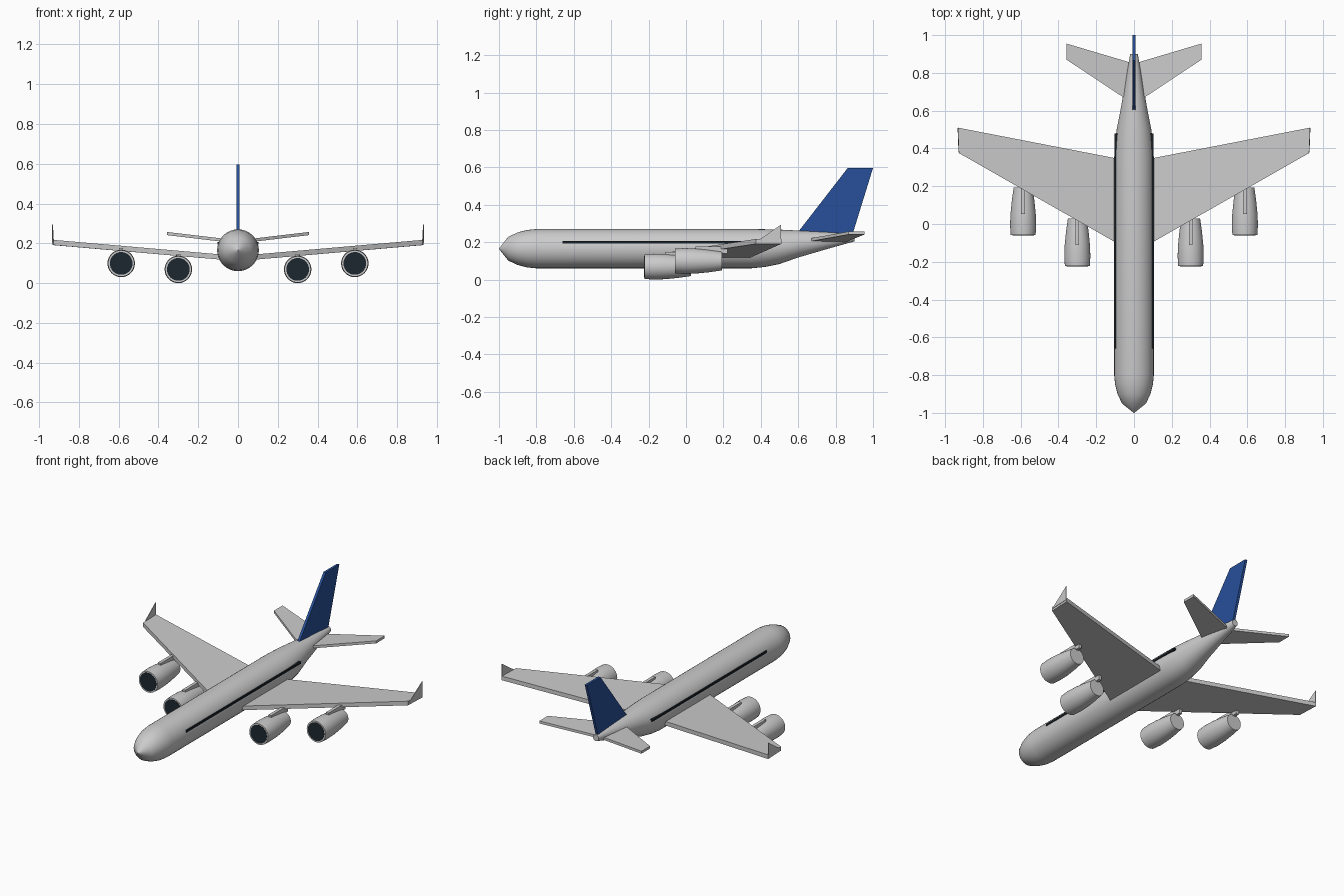
import bpy
from math import sin, cos, pi, radians

if "Cube" in bpy.data.objects:
    bpy.data.objects.remove(bpy.data.objects["Cube"])


def material(name, color):
    m = bpy.data.materials.new(name)
    m.diffuse_color = color
    m.use_nodes = True
    m.node_tree.nodes["Principled BSDF"].inputs["Base Color"].default_value = m.diffuse_color
    return m


navy = material("tail_blue", (0.02, 0.08, 0.32, 1))
dark = material("dark_intake", (0.012, 0.02, 0.03, 1))
black = material("window_black", (0.01, 0.015, 0.02, 1))


def make(name, verts, faces, mat=None, smooth=False):
    mesh = bpy.data.meshes.new(name)
    mesh.from_pydata(verts, [], faces)
    obj = bpy.data.objects.new(name, mesh)
    bpy.context.collection.objects.link(obj)
    bpy.ops.object.select_all(action='DESELECT')
    obj.select_set(True)
    bpy.context.view_layer.objects.active = obj
    # consistent outward normals
    bpy.ops.object.mode_set(mode='EDIT')
    bpy.ops.mesh.select_all(action='SELECT')
    bpy.ops.mesh.normals_make_consistent(inside=False)
    bpy.ops.object.mode_set(mode='OBJECT')
    if mat:
        mesh.materials.append(mat)
    if smooth:
        bpy.ops.object.shade_smooth_by_angle(angle=radians(35))
    return obj


def loft(name, x, rings, n=32, mat=None):
    """Round body along y from (y, centre z, radius) rings."""
    verts = [(x + r * cos(2 * pi * i / n), y, z + r * sin(2 * pi * i / n))
             for y, z, r in rings for i in range(n)]
    faces = [(k * n + i, k * n + (i + 1) % n, (k + 1) * n + (i + 1) % n, (k + 1) * n + i)
             for k in range(len(rings) - 1) for i in range(n)]
    last = (len(rings) - 1) * n
    faces += [tuple(range(n)), tuple(range(last, last + n))]
    return make(name, verts, faces, mat, True)


def slab(name, outline, offset, mat=None):
    """Flat plate: outline points thickened by +-offset."""
    n = len(outline)
    verts = [tuple(c + s * o for c, o in zip(p, offset)) for s in (-1, 1) for p in outline]
    faces = [tuple(range(n)), tuple(range(n, 2 * n))]
    faces += [(i, (i + 1) % n, n + (i + 1) % n, n + i) for i in range(n)]
    return make(name, verts, faces, mat)


def box(name, x, y0, y1, z0, z1, half_width, mat=None):
    return slab(name, [(x, y0, z0), (x, y1, z0), (x, y1, z1), (x, y0, z1)],
                (half_width, 0, 0), mat)


# fuselage with rounded nose and upswept tail
loft("fuselage", 0, [
    (-1.0, 0.165, 0.001), (-0.95, 0.165, 0.064), (-0.90, 0.165, 0.087),
    (-0.85, 0.165, 0.100), (-0.80, 0.165, 0.105), (0.35, 0.165, 0.105),
    (0.42, 0.168, 0.101), (0.50, 0.175, 0.092), (0.60, 0.190, 0.072),
    (0.75, 0.208, 0.046), (0.90, 0.224, 0.020)], 36)

# window stripe on both sides
box("window_stripe", 0, -0.66, 0.48, 0.194, 0.207, 0.104, black)

# tail fin
slab("tail_fin", [(0, 0.58, 0.23), (0, 0.60, 0.255), (0, 0.865, 0.597),
                  (0, 1.0, 0.597), (0, 0.893, 0.25), (0, 0.885, 0.225)],
     (0.008, 0, 0), navy)

for side, s in (("right", 1), ("left", -1)):
    # wing and tailplane, swept back and tilted up
    slab(side + "_wing", [(s * 0.04, -0.130, 0.127), (s * 0.926, 0.375, 0.204),
                          (s * 0.932, 0.510, 0.204), (s * 0.04, 0.337, 0.127)],
         (0, 0, 0.013))
    slab(side + "_tailplane", [(s * 0.01, 0.640, 0.208), (s * 0.357, 0.870, 0.249),
                               (s * 0.357, 0.955, 0.249), (s * 0.01, 0.852, 0.208)],
         (0, 0, 0.008))
    # upturned wing tip
    slab(side + "_winglet", [(s * 0.927, 0.378, 0.204), (s * 0.932, 0.509, 0.204),
                             (s * 0.932, 0.509, 0.294)], (0.002, 0, 0))

    # two engines per wing, each with intake and pylon
    for place, x, y, z in (("inner", 0.30, -0.222, 0.069), ("outer", 0.587, -0.058, 0.099)):
        tag = f"{side}_{place}_"
        loft(tag + "engine", s * x, [
            (y, z, 0.066), (y + 0.05, z, 0.069), (y + 0.11, z, 0.067),
            (y + 0.18, z, 0.060), (y + 0.25, z, 0.050)])
        loft(tag + "intake", s * x, [(y - 0.002, z, 0.057), (y + 0.01, z, 0.057)], mat=dark)
        box(tag + "pylon", s * x, y + 0.11, y + 0.28, z + 0.04, z + 0.078, 0.010)
